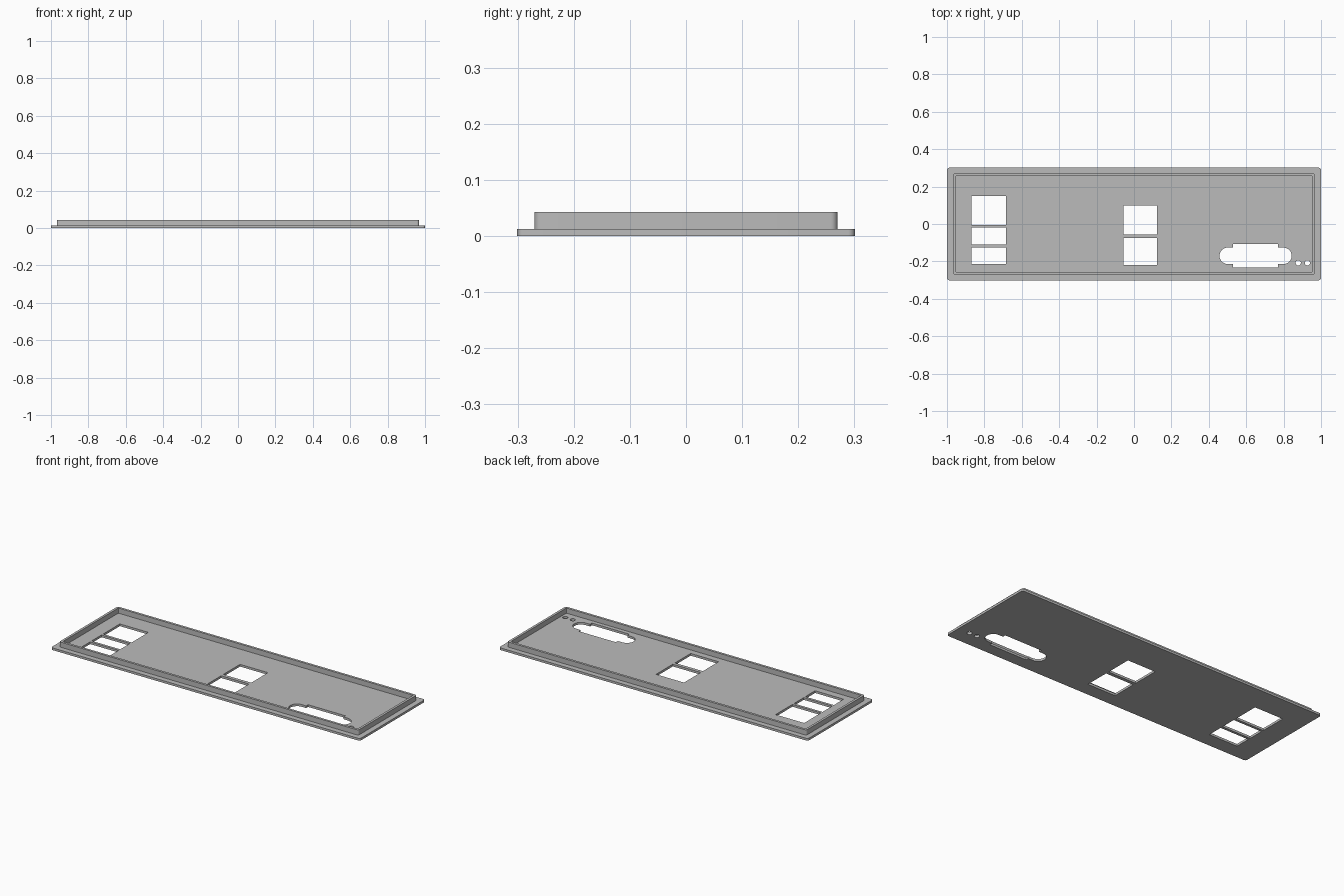
import bpy
import bmesh
from math import cos, sin, pi, radians

if "Cube" in bpy.data.objects:
    bpy.data.objects.remove(bpy.data.objects["Cube"])

steel = bpy.data.materials.new("grey steel")
steel.use_nodes = True
grey = (0.5, 0.5, 0.5, 1)
steel.diffuse_color = grey
steel.node_tree.nodes["Principled BSDF"].inputs["Base Color"].default_value = grey


def arc(cx, cy, r, start, steps=6, sweep=pi / 2):
    return [(cx + r * cos(start + sweep * i / steps), cy + r * sin(start + sweep * i / steps))
            for i in range(steps + 1)]


def rounded(hx, hy, r):
    """Centred rectangle with round corners."""
    signs = [(1, 1), (-1, 1), (-1, -1), (1, -1)]
    return [p for i, (sx, sy) in enumerate(signs)
            for p in arc(sx * (hx - r), sy * (hy - r), r, i * pi / 2)]


def box(x0, x1, y0, y1):
    return [(x0, y0), (x1, y0), (x1, y1), (x0, y1)]


def circle(cx, cy, r):
    return arc(cx, cy, r, 0, 24, 2 * pi)[:-1]


def connector(cx, cy, half, r, mid_x, mid_y):
    """Round-ended slot with a taller middle."""
    right = arc(half - r, 0, r, -pi / 2, 16, pi)
    side = [(mid_x, -mid_y), (mid_x, -r)] + right + [(mid_x, r), (mid_x, mid_y)]
    return [(cx + s * x, cy + s * y) for s in (1, -1) for x, y in side]


def sheet(name, outlines, z0, z1):
    """Extrude a filled outline; the outlines inside it become holes."""
    curve = bpy.data.curves.new(name, "CURVE")
    curve.dimensions = "2D"
    curve.fill_mode = "BOTH"
    curve.extrude = (z1 - z0) / 2
    for points in outlines:
        spline = curve.splines.new("POLY")
        spline.points.add(len(points) - 1)
        for p, (x, y) in zip(spline.points, points):
            p.co = (x, y, 0, 1)
        spline.use_cyclic_u = True
    helper = bpy.data.objects.new(name + " outline", curve)
    bpy.context.collection.objects.link(helper)
    bpy.context.view_layer.update()
    deps = bpy.context.evaluated_depsgraph_get()
    mesh = bpy.data.meshes.new_from_object(helper.evaluated_get(deps))
    bpy.data.objects.remove(helper)

    bm = bmesh.new()
    bm.from_mesh(mesh)
    bmesh.ops.remove_doubles(bm, verts=bm.verts, dist=0.0001)
    bmesh.ops.recalc_face_normals(bm, faces=bm.faces)
    bmesh.ops.translate(bm, verts=bm.verts, vec=(0, 0, (z0 + z1) / 2))
    bm.to_mesh(mesh)
    bm.free()
    mesh.name = name
    mesh.materials.clear()
    mesh.materials.append(steel)
    obj = bpy.data.objects.new(name, mesh)
    bpy.context.collection.objects.link(obj)
    bpy.ops.object.select_all(action="DESELECT")
    obj.select_set(True)
    bpy.context.view_layer.objects.active = obj
    bpy.ops.object.shade_smooth_by_angle(angle=radians(30))


# Port openings
holes = [box(-0.87, -0.685, y0, y1)
         for y0, y1 in ((-0.005, 0.15), (-0.11, -0.02), (-0.215, -0.125))]
holes += [box(-0.057, 0.124, y0, y1) for y0, y1 in ((-0.055, 0.10), (-0.22, -0.075))]
holes.append(connector(0.65, -0.17, 0.193, 0.044, 0.121, 0.062))
holes += [circle(x, -0.208, 0.014) for x in (0.878, 0.927)]

# Flat plate with its openings, and the raised rim on top
sheet("base_plate", [rounded(1, 0.301, 0.012)] + holes, 0, 0.013)
sheet("raised_rim", [rounded(0.968, 0.27, 0.012), rounded(0.954, 0.256, 0.004)], 0.013, 0.043)
